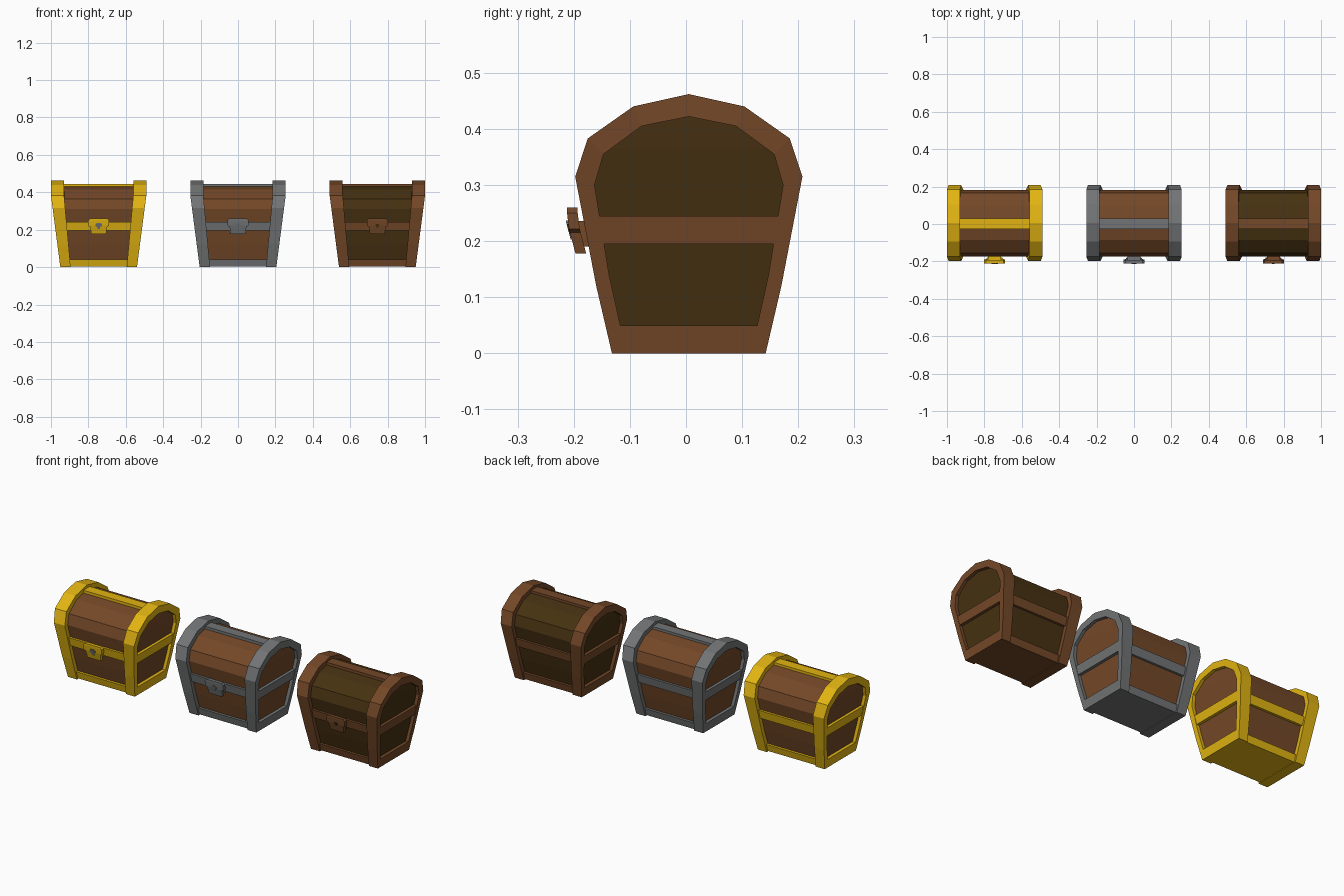
import bpy, bmesh

if "Cube" in bpy.data.objects:
    bpy.data.objects.remove(bpy.data.objects["Cube"])


def material(name, rgb):
    lin = [((c / 255 + 0.055) / 1.055) ** 2.4 for c in rgb]
    m = bpy.data.materials.new(name)
    m.diffuse_color = (*lin, 1)
    m.use_nodes = True
    m.node_tree.nodes["Principled BSDF"].inputs["Base Color"].default_value = m.diffuse_color
    return m


GOLD = material("gold", (226, 180, 18))
IRON = material("iron grey", (114, 116, 117))
BROWN = material("brown wood", (116, 72, 40))
DARK = material("dark wood", (70, 49, 17))

YC = 0.005   # depth centre of the chest body


def flare(z):
    return min(z / 0.383, 1)


def x_out(z):            # outer half width of the tapered chest
    return 0.205 + 0.05 * flare(z)


def x_in(z):             # inner edge of the end rims
    return 0.15 + 0.035 * flare(z)


def mirrored(half):
    """Right half, bottom to top, completed with its mirror image."""
    left = [(-a, z) for a, z in reversed(half) if a > 0]
    return half + left


def loft(name, mat, loops, cx, ring=False):
    """Skin equal loops; a ring joins the last to the first, otherwise cap in strips."""
    bm = bmesh.new()
    rows = [[bm.verts.new(p) for p in loop] for loop in loops]
    n = len(rows[0])
    pairs = list(zip(rows, rows[1:]))
    if ring:
        pairs.append((rows[-1], rows[0]))
    for a, b in pairs:
        for i in range(n):
            j = (i + 1) % n
            bm.faces.new((a[i], a[j], b[j], b[i]))
    if not ring:
        for row in (rows[0], rows[-1]):
            for i in range(n // 2):
                if i + 1 > n - 2 - i:
                    continue
                bm.faces.new([row[k] for k in dict.fromkeys((i, i + 1, n - 2 - i, n - 1 - i))])
    bmesh.ops.recalc_face_normals(bm, faces=bm.faces)
    me = bpy.data.meshes.new(name)
    bm.to_mesh(me)
    bm.free()
    me.materials.append(mat)
    ob = bpy.data.objects.new(name, me)
    ob.location.x = cx
    bpy.context.collection.objects.link(ob)
    return ob


def block(name, mat, low, high, cx):
    """Tapered box between two rectangles (x0, x1, y0, y1, z)."""
    loops = [[(x0, y0, z), (x1, y0, z), (x1, y1, z), (x0, y1, z)]
             for x0, x1, y0, y1, z in (low, high)]
    return loft(name, mat, loops, cx)


# Cross-sections as (depth, height)
RIM = mirrored([(0.137, 0), (0.165, 0.12), (0.2025, 0.315), (0.18, 0.383), (0.099, 0.44), (0, 0.462)])
HOLE = mirrored([(0.122, 0.05), (0.142, 0.14), (0.168, 0.30), (0.152, 0.355), (0.084, 0.405), (0, 0.422)])
BODY = mirrored([(0.115, 0.01), (0.142, 0.12), (0.178, 0.31), (0.160, 0.365), (0.09, 0.416), (0, 0.437)])
# Lock outlines as (half width, height)
LOCK = mirrored([(0.04, 0.178), (0.045, 0.215), (0.056, 0.222), (0.056, 0.25), (0.046, 0.26)])
KEYHOLE = mirrored([(0.008, 0.203), (0.006, 0.213), (0.017, 0.219), (0.017, 0.230), (0.008, 0.237)])


def lock_front(z):
    return -0.212 + 0.015 * max(0, 0.235 - z) / 0.057


def chest(label, cx, wood, trim, key, key_scale):
    # Wooden body with recessed end panels
    loft(label + "_body", wood,
         [[(s * (x_out(z) - 0.018), y + YC, z) for y, z in BODY] for s in (-1, 1)], cx)

    for s, side in ((-1, "left"), (1, "right")):
        # Arched end rim
        def section(profile, xf):
            return [(s * xf(z), y + YC, z) for y, z in profile]
        loft(f"{label}_{side}_rim", trim,
             [section(RIM, x_out), section(RIM, x_in), section(HOLE, x_in), section(HOLE, x_out)],
             cx, ring=True)
        # Crossbar on the end panel
        rects = []
        for z in (0.195, 0.245):
            a, b = sorted((s * (x_out(z) - 0.035), s * (x_out(z) - 0.002)))
            rects.append((a, b, YC - 0.162, YC + 0.162, z))
        block(f"{label}_{side}_crossbar", trim, *rects, cx)

    # Front and back bands
    for s, side in ((-1, "front"), (1, "back")):
        rects = []
        for z, d in ((0.195, 0.169), (0.242, 0.178)):
            a, b = sorted((YC + s * d, YC + s * (d - 0.03)))
            rects.append((-0.185, 0.185, a, b, z))
        block(f"{label}_{side}_band", trim, *rects, cx)

    # Lid strip and base tray
    block(label + "_lid_strip", trim, (-0.2, 0.2, -0.026, 0.03, 0.42), (-0.2, 0.2, -0.026, 0.03, 0.445), cx)
    block(label + "_base", trim, (-0.2, 0.2, YC - 0.128, YC + 0.128, 0.003),
          (-0.2, 0.2, YC - 0.137, YC + 0.137, 0.042), cx)

    # Lock plate, its mount and keyhole
    block(label + "_lock_mount", trim, (-0.035, 0.035, -0.19, -0.15, 0.19),
          (-0.035, 0.035, -0.195, -0.15, 0.236), cx)
    loft(label + "_lock", trim,
         [[(x, lock_front(z) + d, z) for x, z in LOCK] for d in (0, 0.019)], cx)
    hole = [(x * key_scale, 0.221 + (z - 0.221) * key_scale) for x, z in KEYHOLE]
    loft(label + "_keyhole", key,
         [[(x, lock_front(z) + d, z) for x, z in hole] for d in (-0.002, 0.004)], cx)


chest("gold_chest", -0.745, BROWN, GOLD, IRON, 1.0)
chest("iron_chest", 0.0, BROWN, IRON, IRON, 0.8)
chest("wood_chest", 0.745, DARK, BROWN, DARK, 0.6)
